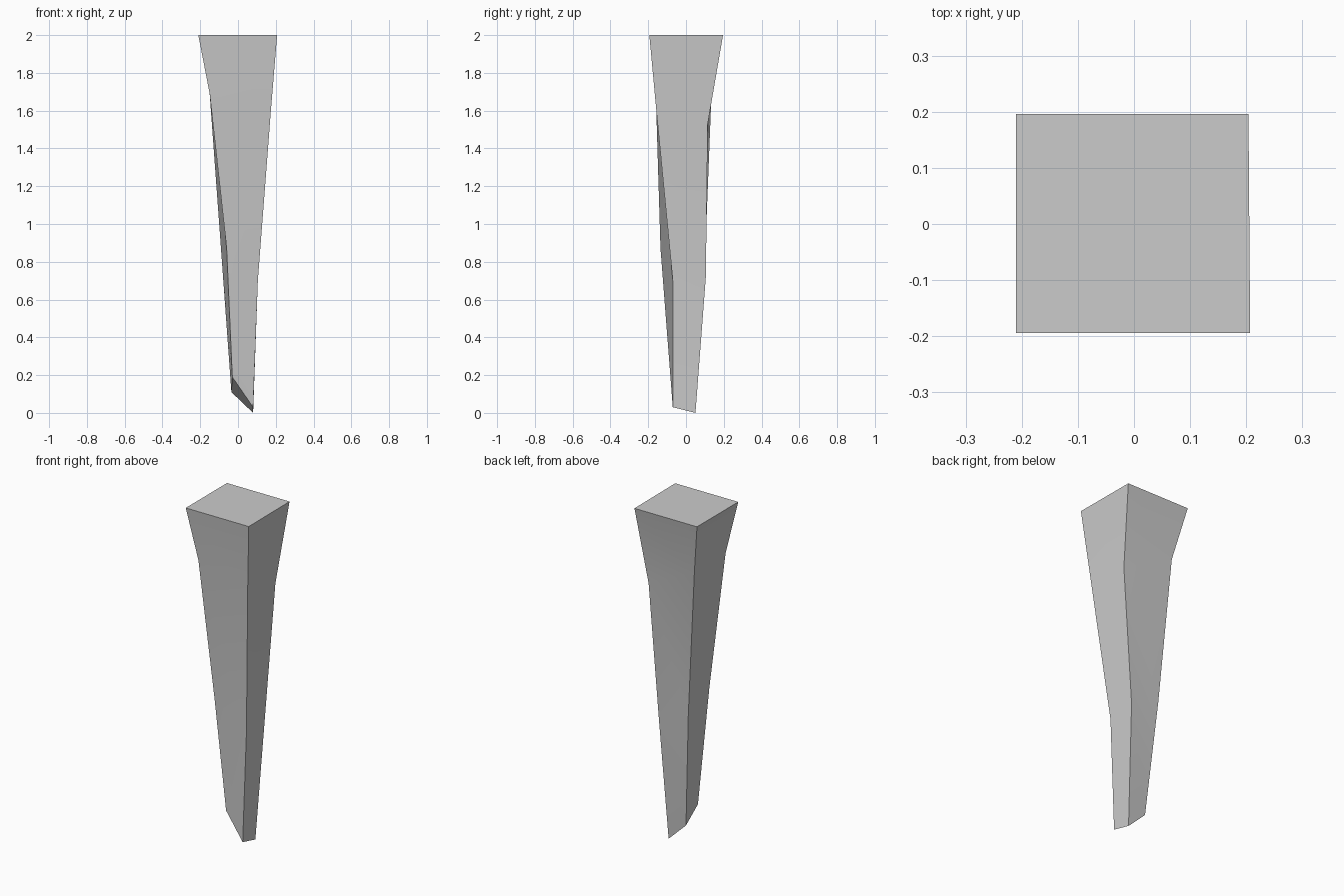
import bpy, bmesh, math

if "Cube" in bpy.data.objects:
    bpy.data.objects.remove(bpy.data.objects["Cube"])

# Four corner edges of the tapered stake, each listed top to bottom
front_left = [(-.21, -.194, 2), (-.15, -.16, 1.69), (-.06, -.135, .87), (-.03, -.07, .19)]
front_right = [(.207, -.194, 2), (.174, -.157, 1.6), (.105, -.07, .70), (.08, -.07, .03)]
back_right = [(.204, .196, 2), (.167, .115, 1.53), (.105, .105, .72), (.08, .05, 0)]
back_left = [(-.21, .196, 2), (-.15, .135, 1.69), (-.085, .1, .8), (-.035, .05, .11)]

bm = bmesh.new()
edges = [[bm.verts.new(p) for p in e]
         for e in (front_left, front_right, back_right, back_left)]

# Four long sides
for i in range(4):
    a, b = edges[i], edges[(i + 1) % 4]
    for k in range(3):
        bm.faces.new((a[k], a[k + 1], b[k + 1], b[k]))

# Flat top and slanted tip
bm.faces.new([e[0] for e in edges])
bm.faces.new([e[3] for e in reversed(edges)])
bmesh.ops.recalc_face_normals(bm, faces=bm.faces[:])

mesh = bpy.data.meshes.new("wooden_stake")
bm.to_mesh(mesh)
bm.free()
stake = bpy.data.objects.new("wooden_stake", mesh)
bpy.context.collection.objects.link(stake)

# Soft shading along the bends, crisp corner edges
bpy.context.view_layer.objects.active = stake
stake.select_set(True)
bpy.ops.object.shade_smooth_by_angle(angle=math.radians(30))
